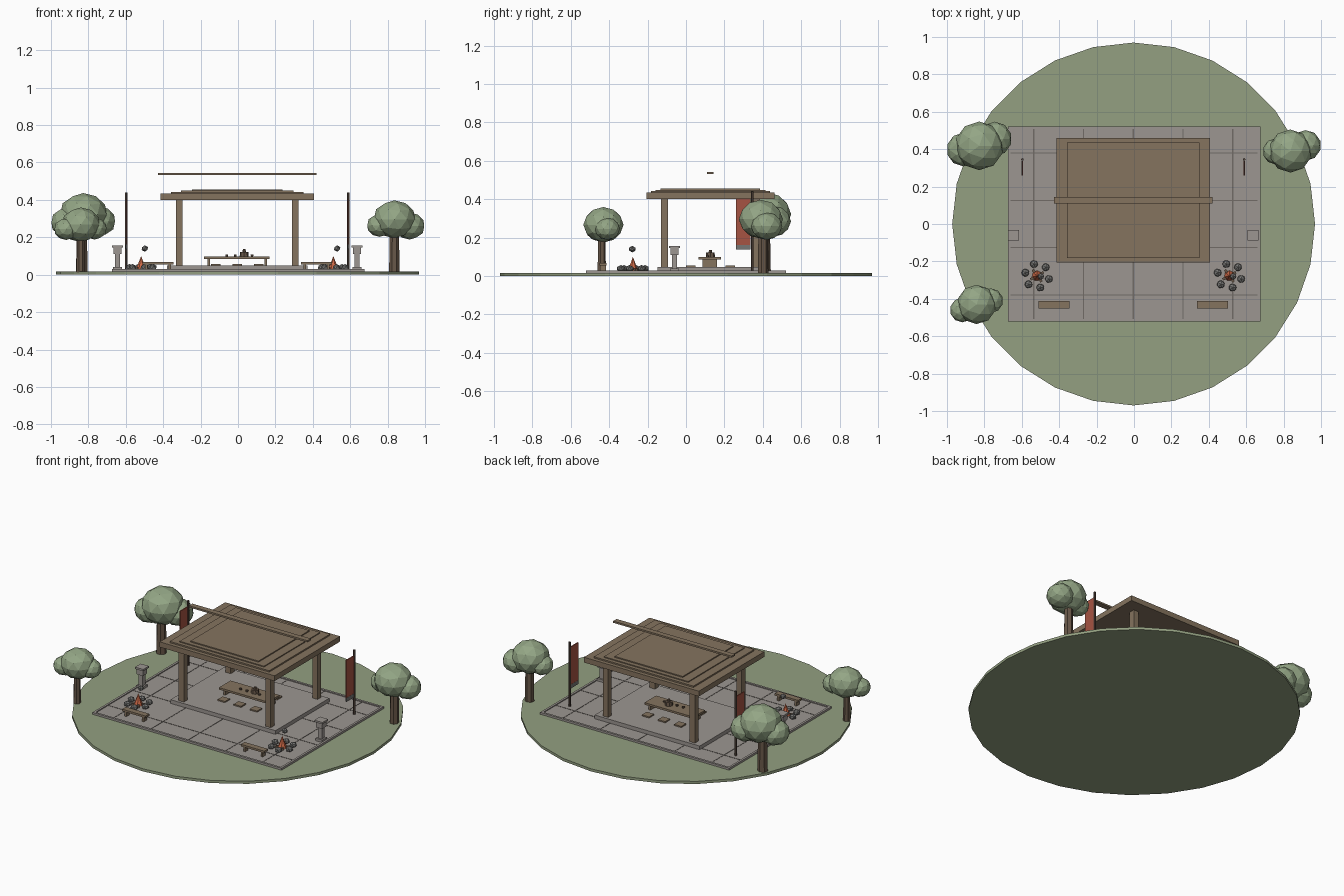
import bpy, math, random
from mathutils import Vector

cube = bpy.data.objects.get("Cube")
if cube:
    bpy.data.objects.remove(cube, do_unlink=True)
random.seed(4)


def material(name, r, g, b):
    m = bpy.data.materials.new(name)
    m.use_nodes = True
    col = [(c / 255) ** 2.2 for c in (r, g, b)] + [1]
    m.diffuse_color = col
    m.node_tree.nodes["Principled BSDF"].inputs["Base Color"].default_value = col
    return m


GRASS = material("grass", 146, 158, 128)
PAVING = material("paving_stone", 155, 149, 144)
JOINT = material("dark_joint", 112, 107, 102)
WOOD = material("wood", 132, 115, 95)
BARK = material("bark", 104, 88, 74)
LEAF = material("foliage", 146, 164, 132)
CLOTH = material("red_cloth", 165, 84, 68)
FLAME = material("flame", 205, 105, 72)
ROCK = material("rock", 118, 118, 116)
POLE = material("dark_pole", 84, 70, 62)
SHIFT = -0.004  # pavilion and paving sit a touch off centre


def finish(name, mat):
    ob = bpy.context.object
    ob.name = name
    ob.data.materials.append(mat)
    return ob


def box(name, mat, x, y, z0, z1, sx, sy):
    bpy.ops.mesh.primitive_cube_add(size=1, location=(x, y, (z0 + z1) / 2))
    bpy.context.object.scale = (sx, sy, z1 - z0)
    return finish(name, mat)


def cone(name, mat, x, y, z0, z1, r0, r1, n=8, turn=0):
    bpy.ops.mesh.primitive_cone_add(vertices=n, radius1=r0, radius2=r1, depth=z1 - z0,
                                    location=(x, y, (z0 + z1) / 2), rotation=(0, 0, turn))
    return finish(name, mat)


def ball(name, mat, loc, r, sub=2, squash=1):
    bpy.ops.mesh.primitive_ico_sphere_add(subdivisions=sub, radius=r, location=loc)
    bpy.context.object.scale.z = squash
    return finish(name, mat)


# Round lawn
cone("lawn", GRASS, -0.002, 0, 0, 0.017, 0.97, 0.97, 28)

# Paved court with joints and a raised kerb
box("court", PAVING, SHIFT + 0.005, 0, 0.015, 0.024, 1.35, 1.04)
for i in range(-2, 3):
    box("court_joint", JOINT, SHIFT + i * 0.266, 0, 0.02, 0.0255, 0.006, 1.02)
for i in range(4):
    box("court_joint", JOINT, SHIFT, (i - 1.5) * 0.253, 0.02, 0.0255, 1.33, 0.006)
for s in (-1, 1):
    box("kerb", PAVING, SHIFT + 0.005, s * 0.515, 0.015, 0.03, 1.35, 0.014)
    box("kerb", PAVING, SHIFT + 0.005 + s * 0.668, 0, 0.015, 0.03, 0.014, 1.04)

# Pavilion: plinth, posts, stepped roof and floating ridge beam
CY = 0.127
box("plinth", PAVING, SHIFT, CY, 0.022, 0.048, 0.75, 0.55)
for sx in (-1, 1):
    for sy in (-1, 1):
        box("post", WOOD, SHIFT + sx * 0.31, CY + sy * 0.239, 0.045, 0.402, 0.037, 0.037)
tiers = [(0.40, 0.434, 0.82, 0.668), (0.43, 0.443, 0.71, 0.62),
         (0.44, 0.449, 0.602, 0.572), (0.446, 0.456, 0.486, 0.518)]
for z0, z1, sx, sy in tiers:
    box("roof_tier", WOOD, SHIFT, CY, z0, z1, sx, sy)
box("ridge_beam", WOOD, SHIFT, CY, 0.532, 0.543, 0.845, 0.035)

# Low table, tea set and cushions
box("table_top", WOOD, SHIFT - 0.002, CY - 0.004, 0.085, 0.098, 0.35, 0.118)
for s in (-1, 1):
    box("table_leg", WOOD, SHIFT + s * 0.153, CY - 0.004, 0.046, 0.087, 0.014, 0.075)
    for i in (-1, 0, 1):
        box("cushion", WOOD, SHIFT + i * 0.115, CY + s * 0.103, 0.046, 0.056, 0.052, 0.05)
cone("teapot", BARK, 0.033, CY, 0.097, 0.122, 0.024, 0.022)
cone("teapot_lid", BARK, 0.033, CY, 0.121, 0.136, 0.01, 0.007)
for x in (-0.06, -0.015, 0.075):
    cone("cup", BARK, x, CY - 0.015, 0.097, 0.108, 0.007, 0.009, 6)

for s in (-1, 1):
    # Banners
    x = SHIFT + s * 0.593
    cone("banner_pole", POLE, x, 0.345, 0.02, 0.44, 0.007, 0.007, 6)
    box("banner_cloth", CLOTH, x, 0.298, 0.162, 0.405, 0.006, 0.075)
    box("banner_hem", ROCK, x, 0.298, 0.137, 0.162, 0.007, 0.075)

    # Stone lanterns
    x = SHIFT + s * 0.64
    box("lantern_base", PAVING, x, -0.06, 0.022, 0.04, 0.048, 0.048)
    box("lantern_stem", PAVING, x, -0.06, 0.038, 0.112, 0.028, 0.028)
    box("lantern_head", PAVING, x, -0.06, 0.11, 0.147, 0.044, 0.044)
    box("lantern_cap", PAVING, x, -0.06, 0.145, 0.157, 0.058, 0.058)

    # Benches
    x = SHIFT + s * 0.424
    box("bench_seat", WOOD, x, -0.432, 0.054, 0.067, 0.167, 0.038)
    for t in (-1, 1):
        box("bench_leg", WOOD, x + t * 0.062, -0.432, 0.022, 0.056, 0.013, 0.03)

    # Fire pits with logs, flame, ring of rocks and a hanging pot
    x, y = SHIFT + s * 0.514, -0.277
    for k in range(6):
        a = math.radians(45 + 60 * k)
        ball("fire_rock", ROCK, (x + 0.065 * math.cos(a), y + 0.065 * math.sin(a), 0.039),
             0.023, 1, 0.8)
    for a in (0.5, 2.2):
        log = box("fire_log", BARK, x, y, 0.024, 0.038, 0.08, 0.014)
        log.rotation_euler.z = a
    cone("fire_flame", FLAME, x, y, 0.028, 0.1, 0.028, 0, 7)
    ball("hanging_pot", ROCK, (x + 0.02, y - 0.003, 0.14), 0.019, 1, 0.9)


# Trees: tapered trunk and three faceted leaf clumps (dx, dy, z, radius)
def tree(x, y, height, trunk, clumps):
    cone("tree_trunk", BARK, x, y, 0.012, height, trunk, trunk * 0.85, 7)
    for dx, dy, z, r in clumps:
        ball("tree_leaves", LEAF, (x + dx, y + dy, z), r, 2, 0.88)


tree(-0.835, 0.41, 0.26, 0.032,
     [(0.008, 0.008, 0.322, 0.13), (-0.077, -0.012, 0.28, 0.09), (0.09, 0.045, 0.285, 0.092)])
tree(0.836, 0.40, 0.25, 0.029,
     [(0, -0.01, 0.296, 0.115), (0.082, 0.02, 0.26, 0.082), (-0.078, -0.012, 0.264, 0.07)])
tree(-0.841, -0.44, 0.22, 0.023,
     [(0, 0.01, 0.267, 0.105), (-0.077, -0.02, 0.244, 0.066), (0.075, 0.03, 0.246, 0.066)])
